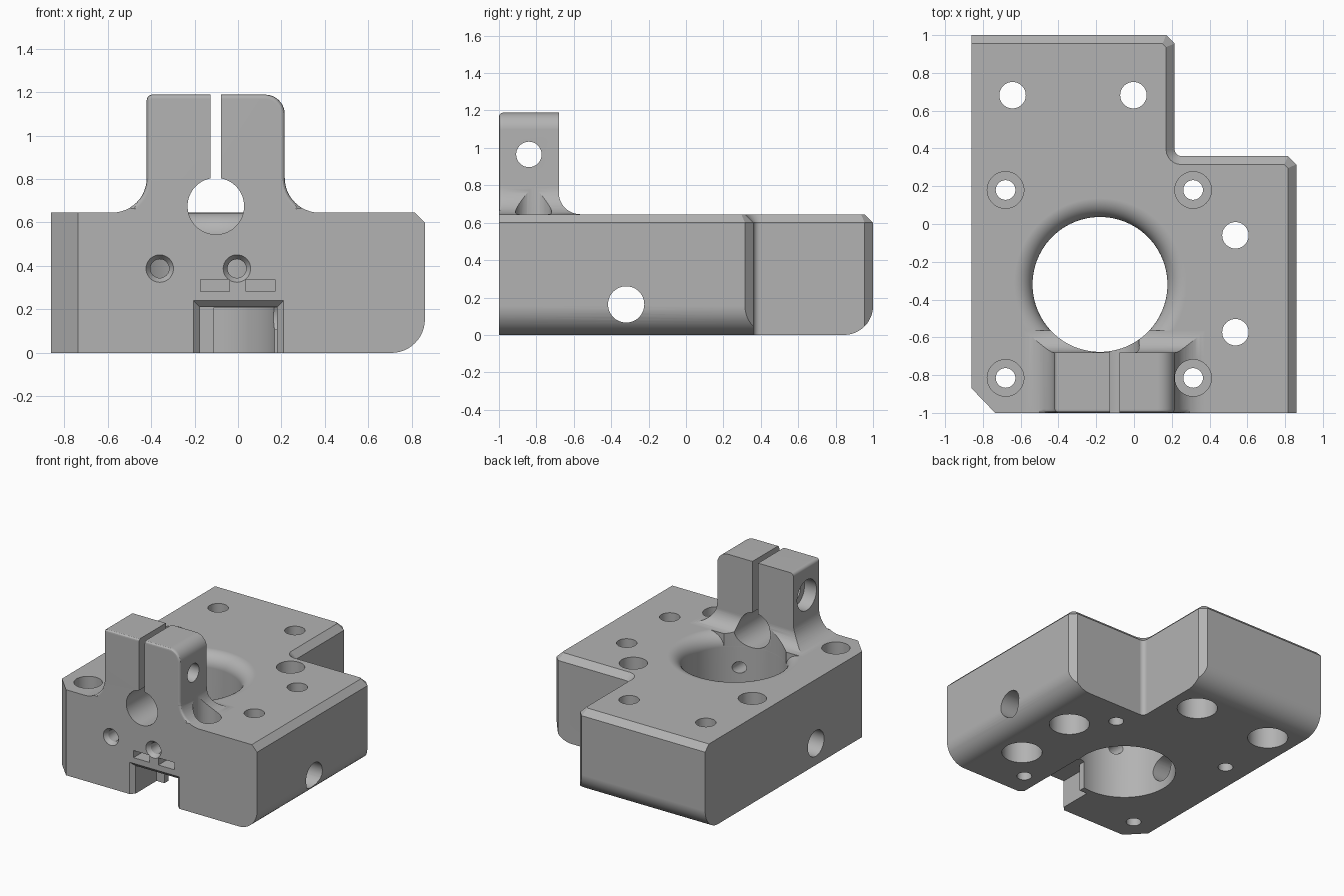
import bpy, bmesh, math
from math import sin, cos, pi, radians

cube = bpy.data.objects.get("Cube")
if cube:
    bpy.data.objects.remove(cube, do_unlink=True)

grey = bpy.data.materials.new("machined grey")
grey.use_nodes = True
grey.diffuse_color = (0.45, 0.45, 0.45, 1)
grey.node_tree.nodes["Principled BSDF"].inputs["Base Color"].default_value = (0.45, 0.45, 0.45, 1)

TOP = 0.645     # deck height
FRONT = -1.0


def place(axis, a, b, h):
    """Section point (a, b) at height h along the axis."""
    return {"X": (h, a, b), "Y": (a, h, b), "Z": (a, b, h)}[axis]


def loft(name, rings, edit=None):
    """Closed solid through rings with equal point counts."""
    bm = bmesh.new()
    loops = [[bm.verts.new(p) for p in ring] for ring in rings]
    n = len(loops[0])
    for lo, hi in zip(loops, loops[1:]):
        for i in range(n):
            bm.faces.new((lo[i], lo[(i + 1) % n], hi[(i + 1) % n], hi[i]))
    bm.faces.new(loops[0])
    bm.faces.new(loops[-1])
    bmesh.ops.recalc_face_normals(bm, faces=bm.faces)
    if edit:
        edit(bm)
    mesh = bpy.data.meshes.new(name)
    bm.to_mesh(mesh)
    bm.free()
    mesh.materials.append(grey)
    ob = bpy.data.objects.new(name, mesh)
    bpy.context.collection.objects.link(ob)
    return ob


def prism(name, section, axis, lo, hi, edit=None):
    return loft(name, [[place(axis, a, b, h) for a, b in section] for h in (lo, hi)], edit)


def lathe(name, profile, centre, axis, n=48):
    """Stepped round solid; profile is (radius, height) pairs."""
    ca, cb = centre
    return loft(name, [[place(axis, ca + r * cos(2 * pi * i / n), cb + r * sin(2 * pi * i / n), h)
                        for i in range(n)] for r, h in profile])


def box(name, x, y, z):
    return prism(name, [(x[0], z[0]), (x[1], z[0]), (x[1], z[1]), (x[0], z[1])], "Y", *y)


def arc(a, b, r, start, end, n=12):
    return [(a + r * cos(radians(start + (end - start) * i / n)),
             b + r * sin(radians(start + (end - start) * i / n))) for i in range(n + 1)]


def combine(target, tool, operation="DIFFERENCE"):
    mod = target.modifiers.new("cut", "BOOLEAN")
    mod.operation, mod.object, mod.solver = operation, tool, "EXACT"
    bpy.context.view_layer.objects.active = target
    bpy.ops.object.modifier_apply(modifier=mod.name)
    bpy.data.objects.remove(tool, do_unlink=True)


# Body: stepped outline with its back and side top edges chamfered
C = 0.045
SX, SY, W = 0.215, 0.36, 0.86
outline = [(-W, -0.87), (-0.735, FRONT), (W, FRONT), (W, SY - C), (W - C, SY)]
outline += arc(SX + 0.035, SY + 0.035, 0.035, 270, 180, 6)
outline += [(SX, 1 - C), (SX - C, 1), (-W, 1)]


def chamfer_top(bm):
    def chosen(e):
        if min(v.co.z for v in e.verts) < TOP - 0.01:
            return False
        m = (e.verts[0].co + e.verts[1].co) / 2
        return m.x > -W + 0.01 and m.y > FRONT + 0.01 and not (m.x < -0.7 and m.y < -0.8)
    bmesh.ops.bevel(bm, geom=[e for e in bm.edges if chosen(e)], offset=C,
                    segments=1, affect="EDGES", clamp_overlap=False)


body = prism("mounting_block", outline, "Z", 0, TOP, chamfer_top)

# Rounded lower edges on the +x side and the back
R = 0.155
for name, edge, axis in (("side_round", W, "X"), ("back_round", 1, "Y")):
    section = [(-2, 0)] + arc(edge - R, R, R, -90, 0) + [(edge, 1), (-2, 1)]
    keep = prism(name, section, "Y" if axis == "X" else "X", -2, 2)
    combine(body, keep, "INTERSECT")

# Rounded rim of the main bore
BORE, CENTRE, RIM = 0.357, (-0.18, -0.32), 0.1
profile = [(BORE + RIM * (1 - cos(t * pi / 20)), TOP - RIM + RIM * sin(t * pi / 20)) for t in range(11)]
combine(body, lathe("bore_rim", profile + [(BORE + RIM, 0.75)], CENTRE, "Z", 96))

# Clamp tower with flared foot
L, RT, H, F, FB = -0.42, 0.215, 1.188, 0.16, 0.115
front = [(L - F, 0.55)] + arc(L - F, TOP + F, F, 270, 360)
front += arc(L + 0.025, H - 0.025, 0.025, 180, 90, 5) + arc(RT - 0.09, H - 0.09, 0.09, 90, 0)
front += arc(RT + F, TOP + F, F, 180, 270) + [(RT + F, 0.55)]


def soften_front(bm):
    edges = [e for e in bm.edges if all(v.co.y < FRONT + 0.01 and v.co.z > TOP + 0.015 for v in e.verts)]
    bmesh.ops.bevel(bm, geom=edges, offset=0.02, segments=3, profile=0.5, affect="EDGES")


tower = prism("clamp_tower", front, "Y", FRONT, -0.5, soften_front)
BACK = -0.68
side = [(-1.2, 0.5), (-1.2, 1.3), (BACK, 1.3)] + arc(BACK + FB, TOP + FB, FB, 180, 270)
side += [(BACK + FB, 0.5)]
combine(tower, prism("tower_depth", side, "X", -0.8, 0.6), "INTERSECT")
combine(body, tower, "UNION")

# Main bore, clamp bore and clamp slit
combine(body, lathe("main_bore", [(BORE, -0.1), (BORE, 0.9)], CENTRE, "Z", 96))
combine(body, lathe("clamp_bore", [(0.13, -1.1), (0.13, -0.4)], (-0.102, 0.675), "Y", 64))
combine(body, box("clamp_slit", (-0.126, -0.078), (-1.1, -0.5), (0.7, 1.3)))

# Clamp screw hole and the cross hole through the body
combine(body, lathe("screw_hole", [(0.115, -0.5), (0.115, -0.32), (0.068, -0.32), (0.068, 0.4)],
                    (-0.84, 0.965), "X"))
combine(body, lathe("cross_hole", [(0.097, -1), (0.097, 1)], (-0.32, 0.163), "X"))

# Vertical holes: wide below, or wide above
for spot in ((-0.643, 0.682), (-0.003, 0.682), (0.537, -0.06), (0.537, -0.573)):
    combine(body, lathe("lower_bore", [(0.14, -0.1), (0.14, 0.33), (0.07, 0.33), (0.07, 0.8)], spot, "Z"))
for x in (-0.68, 0.313):
    for y in (0.18, -0.815):
        combine(body, lathe("upper_bore", [(0.052, -0.1), (0.052, 0.35), (0.097, 0.35), (0.097, 0.85)],
                            (x, y), "Z"))

# Small countersunk front holes and tie slots
for x in (-0.36, -0.005):
    combine(body, lathe("front_hole", [(0.07, -1.01), (0.043, -0.97), (0.043, -0.4)], (x, 0.388), "Y", 32))
for x in (-0.172, 0.036):
    combine(body, box("tie_slot", (x, x + 0.134), (-1.1, -0.8), (0.283, 0.337)))

# Front notch with flared mouth, opening into the bore
combine(body, box("notch", (-0.175, 0.18), (-1.1, -0.72), (-0.1, 0.21)))
combine(body, box("notch_passage", (-0.11, 0.179), (-0.8, -0.4), (-0.1, 0.209)))
mouth = [[(x, y, z) for x, z in ((-0.175 - g, -0.2), (0.18 + g, -0.2), (0.18 + g, 0.21 + g), (-0.175 - g, 0.21 + g))]
         for y, g in ((-1.01, 0.04), (-0.97, 0.0))]
combine(body, loft("notch_mouth", mouth))

# Smooth shading with crisp edges
bpy.ops.object.select_all(action="DESELECT")
body.select_set(True)
bpy.context.view_layer.objects.active = body
bpy.ops.object.shade_smooth_by_angle(angle=radians(25))
weighted = body.modifiers.new("weighted_normals", "WEIGHTED_NORMAL")
weighted.keep_sharp = True
